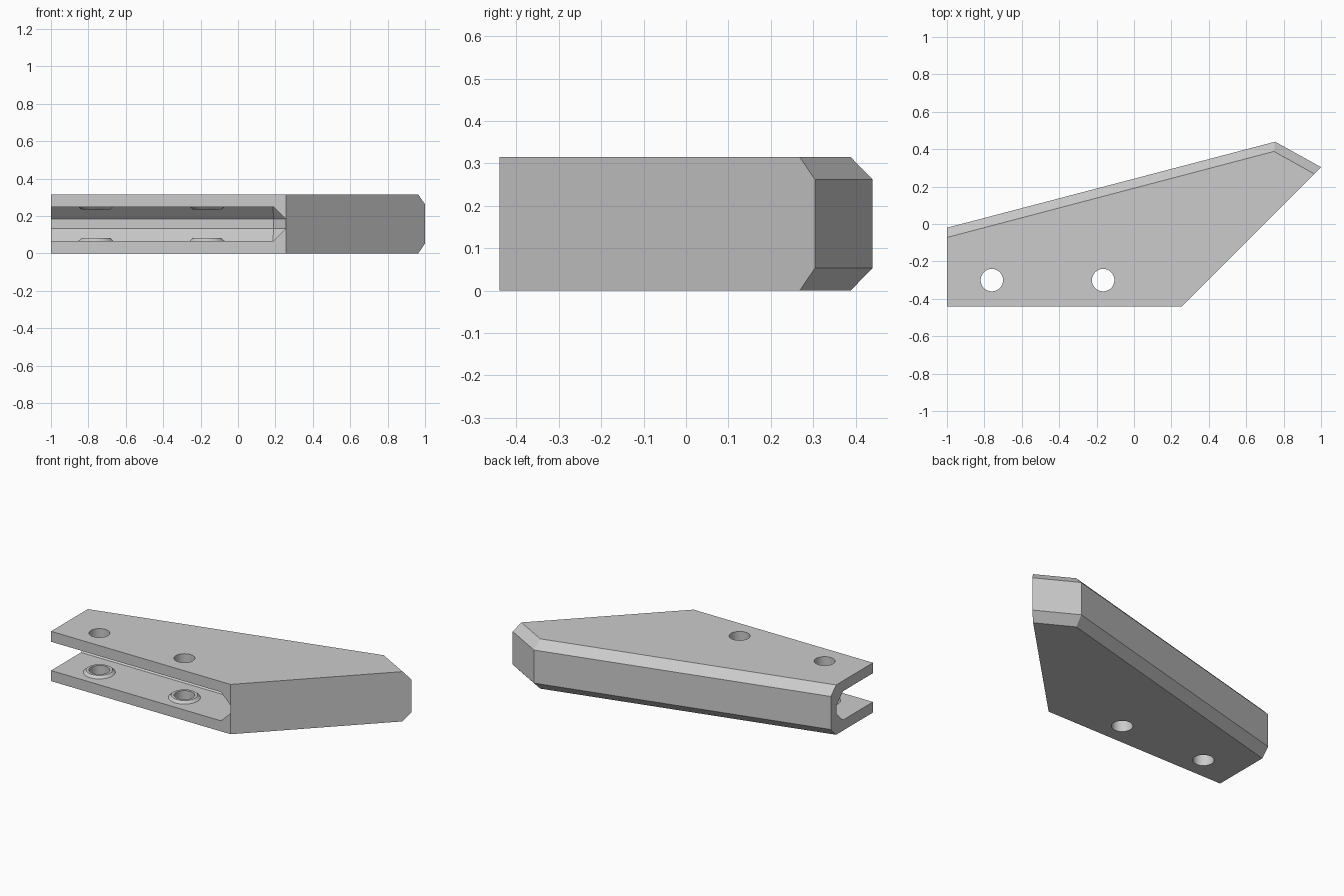
import bpy
import bmesh
import math

if "Cube" in bpy.data.objects:
    bpy.data.objects.remove(bpy.data.objects["Cube"], do_unlink=True)

HEIGHT, CHAMFER = 0.315, 0.053
FLOOR, CEILING, SLOT_CHAMFER = 0.067, 0.249, 0.066
HOLES = [(-0.76, -0.3), (-0.165, -0.3)]
HOLE_RADIUS = 0.06

grey = bpy.data.materials.new("plain grey")
grey.use_nodes = True
colour = (0.6, 0.6, 0.6, 1)
grey.diffuse_color = colour
grey.node_tree.nodes["Principled BSDF"].inputs["Base Color"].default_value = colour


def loft(name, layers):
    """Solid made by joining matching outlines, given as (z, points) from the bottom up."""
    bm = bmesh.new()
    rings = [[bm.verts.new((x, y, z)) for x, y in pts] for z, pts in layers]
    bm.faces.new(rings[0][::-1])
    bm.faces.new(rings[-1])
    for low, high in zip(rings, rings[1:]):
        for i in range(len(low)):
            j = (i + 1) % len(low)
            bm.faces.new((low[i], low[j], high[j], high[i]))
    bmesh.ops.recalc_face_normals(bm, faces=bm.faces)
    mesh = bpy.data.meshes.new(name)
    bm.to_mesh(mesh)
    bm.free()
    mesh.materials.append(grey)
    obj = bpy.data.objects.new(name, mesh)
    bpy.context.collection.objects.link(obj)
    return obj


def circle(centre, radius, sides=48):
    steps = [2 * math.pi * i / sides for i in range(sides)]
    return [(centre[0] + radius * math.cos(a), centre[1] + radius * math.sin(a)) for a in steps]


def combine(target, tool, operation):
    """Apply a boolean and discard the tool."""
    tool.hide_render = True
    mod = target.modifiers.new(tool.name, "BOOLEAN")
    mod.object, mod.operation, mod.solver = tool, operation, "EXACT"
    bpy.context.view_layer.objects.active = target
    bpy.ops.object.modifier_apply(modifier=mod.name)
    bpy.data.objects.remove(tool, do_unlink=True)


# Angled body, chamfered along its two rear sides
outer = [(-1, -0.44), (0.256, -0.44), (1, 0.304), (0.755, 0.44), (-1, -0.02)]
inner = [(-1, -0.44), (0.256, -0.44), (0.964, 0.268), (0.748, 0.388), (-1, -0.072)]
body = loft("bracket_body", [(0, inner), (CHAMFER, outer),
                             (HEIGHT - CHAMFER, outer), (HEIGHT, inner)])

# Slot open to the front and one end, with chamfered inner edges
end, back = 0.255, -0.075
c = SLOT_CHAMFER
wide = [(-1.2, -0.6), (end, -0.6), (end, back - c), (end - c, back), (-1.2, back)]
narrow = [(-1.2, -0.6), (end - c, -0.6), (end - c, back - c - 0.001),
          (end - c - 0.001, back - c), (-1.2, back - c)]
slot = loft("slot_cutter", [(FLOOR, narrow), (FLOOR + c, wide),
                            (CEILING - c, wide), (CEILING, narrow)])
combine(body, slot, "DIFFERENCE")

# Raised rings inside the slot, then bolt holes through both plates
for centre in HOLES:
    base, top = circle(centre, 0.092), circle(centre, 0.076)
    low_ring = loft("lower_ring", [(FLOOR - 0.02, base), (FLOOR, base), (FLOOR + 0.015, top)])
    combine(body, low_ring, "UNION")
    high_ring = loft("upper_ring", [(CEILING - 0.015, top), (CEILING, base), (CEILING + 0.02, base)])
    combine(body, high_ring, "UNION")
    rim = circle(centre, HOLE_RADIUS)
    hole = loft("hole_cutter", [(-0.1, rim), (HEIGHT + 0.1, rim)])
    combine(body, hole, "DIFFERENCE")

# Smooth hole walls, crisp edges elsewhere
bpy.ops.object.select_all(action="DESELECT")
body.select_set(True)
bpy.context.view_layer.objects.active = body
bpy.ops.object.shade_smooth_by_angle(angle=math.radians(25))
